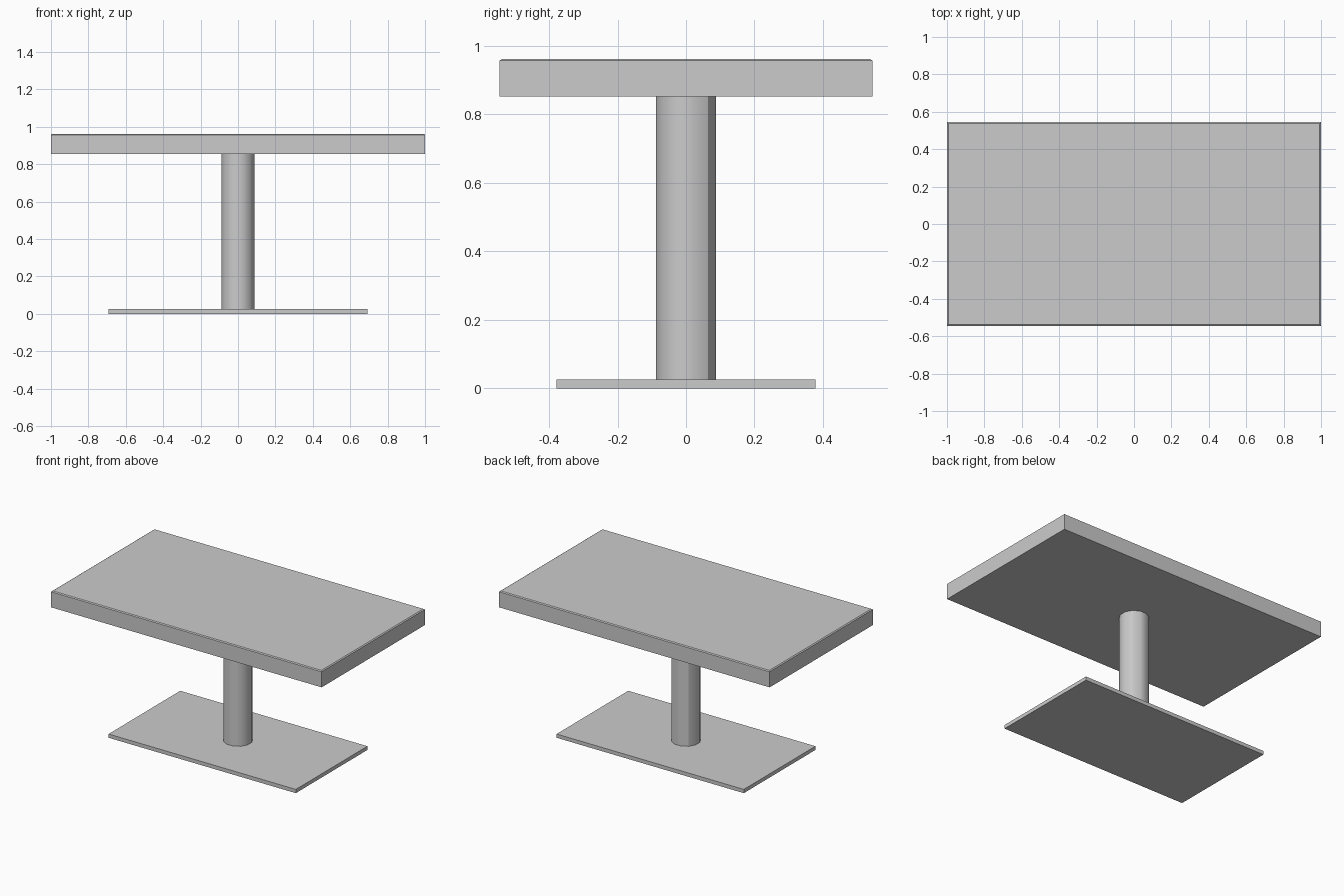
import bpy, bmesh, math

cube = bpy.data.objects.get("Cube")
if cube:
    bpy.data.objects.remove(cube, do_unlink=True)

grey = bpy.data.materials.new("light grey")
grey.use_nodes = True
grey.diffuse_color = (0.6, 0.6, 0.6, 1)
grey.node_tree.nodes["Principled BSDF"].inputs["Base Color"].default_value = (0.6, 0.6, 0.6, 1)


def finish(obj, name):
    obj.name = obj.data.name = name
    obj.data.materials.append(grey)
    return obj


def smooth(obj, degrees):
    bpy.ops.object.select_all(action='DESELECT')
    obj.select_set(True)
    bpy.context.view_layer.objects.active = obj
    bpy.ops.object.shade_smooth_by_angle(angle=math.radians(degrees))


def slab(name, half_x, half_y, bottom, top):
    bpy.ops.mesh.primitive_cube_add(size=2, location=(0, 0, (bottom + top) / 2))
    obj = bpy.context.object
    obj.scale = (half_x, half_y, (top - bottom) / 2)
    bpy.ops.object.transform_apply(location=True, rotation=True, scale=True)
    return finish(obj, name)


# Foot plate
slab("base_plate", 0.692, 0.378, 0, 0.025)

# Tabletop with a shallow sloped rim around its upper face
table = slab("tabletop", 1, 0.545, 0.853, 0.957)
bm = bmesh.new()
bm.from_mesh(table.data)
upper = [f for f in bm.faces if f.normal.z > 0.9]
bmesh.ops.inset_region(bm, faces=upper, thickness=0.01, depth=0.005)
bm.to_mesh(table.data)
bm.free()
smooth(table, 32)

# Twelve-sided pedestal, flat sides squared to the axes
bottom, top = 0.025, 0.853
bpy.ops.mesh.primitive_cylinder_add(vertices=12, radius=0.09, depth=top - bottom,
                                    location=(0, 0, (bottom + top) / 2),
                                    rotation=(0, 0, math.radians(15)))
column = finish(bpy.context.object, "pedestal")
bpy.ops.object.transform_apply(location=True, rotation=True, scale=True)
smooth(column, 32)

# Crisp creases on the two rear diagonals
verts = column.data.vertices
for edge in column.data.edges:
    a, b = (verts[i].co for i in edge.vertices)
    if abs(a.z - b.z) > 0.5 and a.y > 0 and abs(abs(a.x) - a.y) < 0.005:
        edge.use_edge_sharp = True
